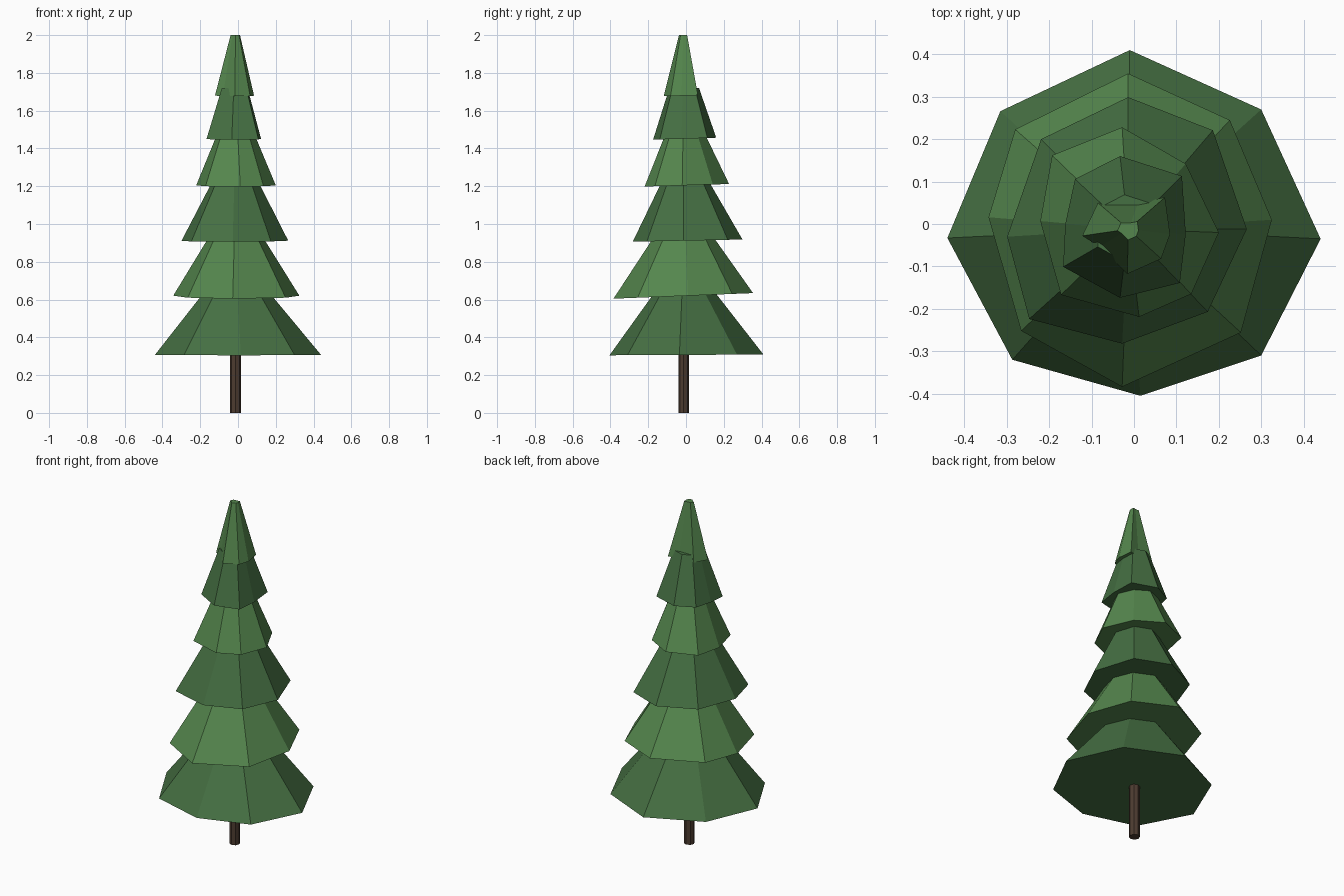
import bpy, bmesh
from math import cos, sin, tau

if "Cube" in bpy.data.objects:
    bpy.data.objects.remove(bpy.data.objects["Cube"])

AXIS = (-0.013, -0.012)


def material(name, color):
    m = bpy.data.materials.new(name)
    m.diffuse_color = (*color, 1)
    m.use_nodes = True
    m.node_tree.nodes["Principled BSDF"].inputs["Base Color"].default_value = m.diffuse_color
    return m


DARK = material("dark_needles", (0.06, 0.16, 0.055))
LIGHT = material("light_needles", (0.09, 0.24, 0.075))
BARK = material("bark", (0.075, 0.045, 0.03))


def loft(name, rings, mat):
    """Closed flat-faced solid through rings of equal point count."""
    bm = bmesh.new()
    loops = [[bm.verts.new(p) for p in ring] for ring in rings]
    for a, b in zip(loops, loops[1:]):
        n = len(a)
        for i in range(n):
            bm.faces.new((a[i], a[(i + 1) % n], b[(i + 1) % n], b[i]))
    for ring in (loops[0], loops[-1]):
        bm.faces.new(ring)
    bmesh.ops.recalc_face_normals(bm, faces=bm.faces)
    mesh = bpy.data.meshes.new(name)
    bm.to_mesh(mesh)
    bm.free()
    mesh.materials.append(mat)
    obj = bpy.data.objects.new(name, mesh)
    bpy.context.collection.objects.link(obj)


def tier(name, outline, z, tilt, top, shrink, mat):
    """Skirt of branches: uneven rim narrowing towards the trunk axis."""
    low = [(x, y, z + tilt * y) for x, y in outline]
    high = [(AXIS[0] + (x - AXIS[0]) * shrink,
             AXIS[1] + (y - AXIS[1]) * shrink, top) for x, y in outline]
    loft(name, (low, high), mat)


# Branch tiers, rim points clockwise from the back
tier("branch_tier_1",
     [(-.01, .41), (.3, .27), (.44, -.035), (.3, -.31),
      (.015, -.405), (-.287, -.32), (-.44, -.033), (-.315, .266)],
     .307, .005, .65, .37, DARK)
tier("branch_tier_2",
     [(-.014, .355), (.226, .245), (.325, .01), (.252, -.256),
      (-.028, -.384), (-.266, -.252), (-.343, .016), (-.28, .223)],
     .62, .04, .94, .41, LIGHT)
tier("branch_tier_3",
     [(-.014, .299), (.186, .221), (.266, -.012), (.174, -.207),
      (-.028, -.282), (-.247, -.224), (-.299, -.03), (-.219, .2)],
     .912, .02, 1.23, .42, DARK)
tier("branch_tier_4",
     [(-.028, .228), (.122, .142), (.2, -.02), (.135, -.165),
      (.012, -.219), (-.172, -.167), (-.221, .007), (-.193, .162)],
     1.205, .03, 1.48, .46, LIGHT)
tier("branch_tier_5",
     [(-.033, .16), (.113, .113), (.122, -.024), (.108, -.139),
      (-.033, -.174), (-.167, -.101), (-.162, 0), (-.139, .106)],
     1.452, .03, 1.72, .47, DARK)
tier("branch_tip",
     [(.01, .05), (.073, .063), (.085, -.024), (.064, -.082),
      (-.016, -.118), (-.08, -.054), (-.122, -.028), (-.085, .05)],
     1.68, .03, 2.0, .24, LIGHT)

# Trunk
loft("trunk",
     [[(AXIS[0] + .029 * cos(tau * i / 8), AXIS[1] + .029 * sin(tau * i / 8), z)
       for i in range(8)] for z in (0, .34)], BARK)
